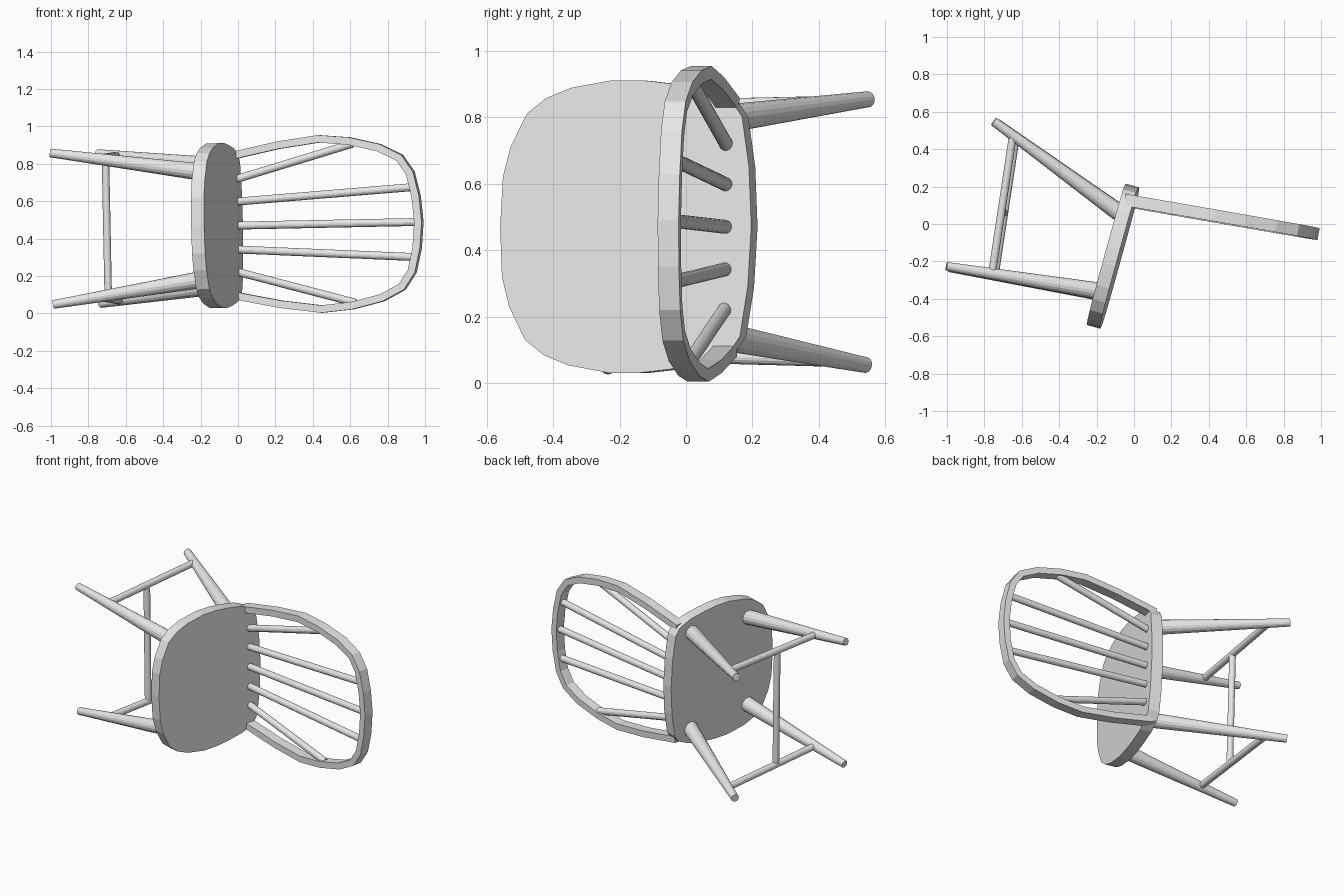
import bpy, bmesh
from mathutils import Matrix, Vector

cube = bpy.data.objects.get("Cube")
if cube:
    bpy.data.objects.remove(cube, do_unlink=True)

grey = bpy.data.materials.new("plain_grey")
grey.use_nodes = True
grey.diffuse_color = (0.8, 0.8, 0.8, 1)
grey.node_tree.nodes["Principled BSDF"].inputs["Base Color"].default_value = (0.8, 0.8, 0.8, 1)


def frame(a, b, c, origin):
    """Matrix from three axes and an origin."""
    m = Matrix((a, b, c)).transposed().to_4x4()
    m.translation = origin
    return m


# The chair lies on its side: its width axis runs nearly along world z
SIDE = (-0.02, 0.01, 1)
SEAT = frame((0.964, -0.265, 0.02), (0.265, 0.964, 0), SIDE, (-0.112, -0.172, 0.47))  # up, back, side
BACK = frame((1, -0.174, 0.02), (0.171, 0.985, 0), SIDE, (0, 0.118, 0.47))  # along, thickness, side


def finish(name, bm):
    bmesh.ops.recalc_face_normals(bm, faces=bm.faces)
    mesh = bpy.data.meshes.new(name)
    bm.to_mesh(mesh)
    bm.free()
    mesh.materials.append(grey)
    obj = bpy.data.objects.new(name, mesh)
    bpy.context.collection.objects.link(obj)


def rod(name, a, b, r1, r2):
    """Tapered round bar between two points."""
    bm = bmesh.new()
    axis = b - a
    m = Matrix.Translation((a + b) / 2) @ axis.to_track_quat('Z', 'Y').to_matrix().to_4x4()
    bmesh.ops.create_cone(bm, cap_ends=True, segments=16, radius1=r1, radius2=r2,
                          depth=axis.length, matrix=m)
    finish(name, bm)


def thicken(bm, faces, vector):
    """Extrude flat faces into a solid board."""
    ext = bmesh.ops.extrude_face_region(bm, geom=faces)
    bmesh.ops.translate(bm, vec=vector, verts=[v for v in ext["geom"] if isinstance(v, bmesh.types.BMVert)])


# Seat: half outline (back, side) mirrored into a rounded board
half = [(-0.392, 0), (-0.385, 0.15), (-0.362, 0.24), (-0.312, 0.34), (-0.252, 0.387),
        (-0.174, 0.418), (-0.05, 0.44), (0.05, 0.44), (0.14, 0.43), (0.25, 0.41),
        (0.33, 0.375), (0.36, 0.33), (0.383, 0.18), (0.392, 0)]
outline = half + [(d, -s) for d, s in half[-2:0:-1]]
bm = bmesh.new()
face = bm.faces.new([bm.verts.new((-0.036, d, s)) for d, s in outline])
thicken(bm, [face], (0.072, 0, 0))
bm.transform(SEAT)
finish("seat", bm)

# Bent hoop of the backrest: outer half profile, mirrored, with an inner offset
arc = [(-0.043, 0.39), (0.22, 0.445), (0.44, 0.475), (0.605, 0.46), (0.77, 0.42),
       (0.885, 0.36), (0.945, 0.27), (0.975, 0.14), (0.987, 0)]
outer = [Vector(p) for p in arc + [(h, -s) for h, s in arc[-2::-1]]]
inner = []
for i, p in enumerate(outer):
    t = (outer[min(i + 1, len(outer) - 1)] - outer[max(i - 1, 0)]).normalized()
    inner.append(p + Vector((t.y, -t.x)) * 0.04)
bm = bmesh.new()
rows = [[bm.verts.new((p.x, -0.032, p.y)) for p in line] for line in (outer, inner)]
faces = [bm.faces.new((rows[0][i], rows[0][i + 1], rows[1][i + 1], rows[1][i]))
         for i in range(len(outer) - 1)]
thicken(bm, faces, (0, 0.064, 0))
bm.transform(BACK)
finish("back_hoop", bm)

# Spindles fanning from seat to hoop: base side, top along, top side
for name, s0, h1, s1 in (("middle", 0, 0.965, 0), ("inner", 0.127, 0.955, 0.188), ("outer", 0.244, 0.62, 0.425)):
    for side, k in (("left", 1), ("right", -1))[:1 if s0 == 0 else 2]:
        rod(f"{name}_spindle_{side}", BACK @ Vector((-0.02, 0, k * s0)),
            BACK @ Vector((h1, 0, k * s1)), 0.021, 0.021)

# Splayed legs and side stretchers
middles = []
for side, k in (("left", 1), ("right", -1)):
    front_top, front_foot = (SEAT @ Vector(p) for p in ((-0.03, -0.203, k * 0.287), (-0.836, -0.29, k * 0.405)))
    back_top, back_foot = (SEAT @ Vector(p) for p in ((-0.03, 0.233, k * 0.318), (-0.798, 0.524, k * 0.4)))
    rod("front_leg_" + side, front_foot, front_top, 0.023, 0.046)
    rod("back_leg_" + side, back_foot, back_top, 0.024, 0.046)
    a = front_foot.lerp(front_top, 0.304)
    b = back_foot.lerp(back_top, 0.155)
    rod("side_stretcher_" + side, a, b, 0.021, 0.021)
    middles.append(b.lerp(a, 0.55))

# Cross stretcher joining the two side stretchers
rod("cross_stretcher", middles[0], middles[1], 0.02, 0.02)
